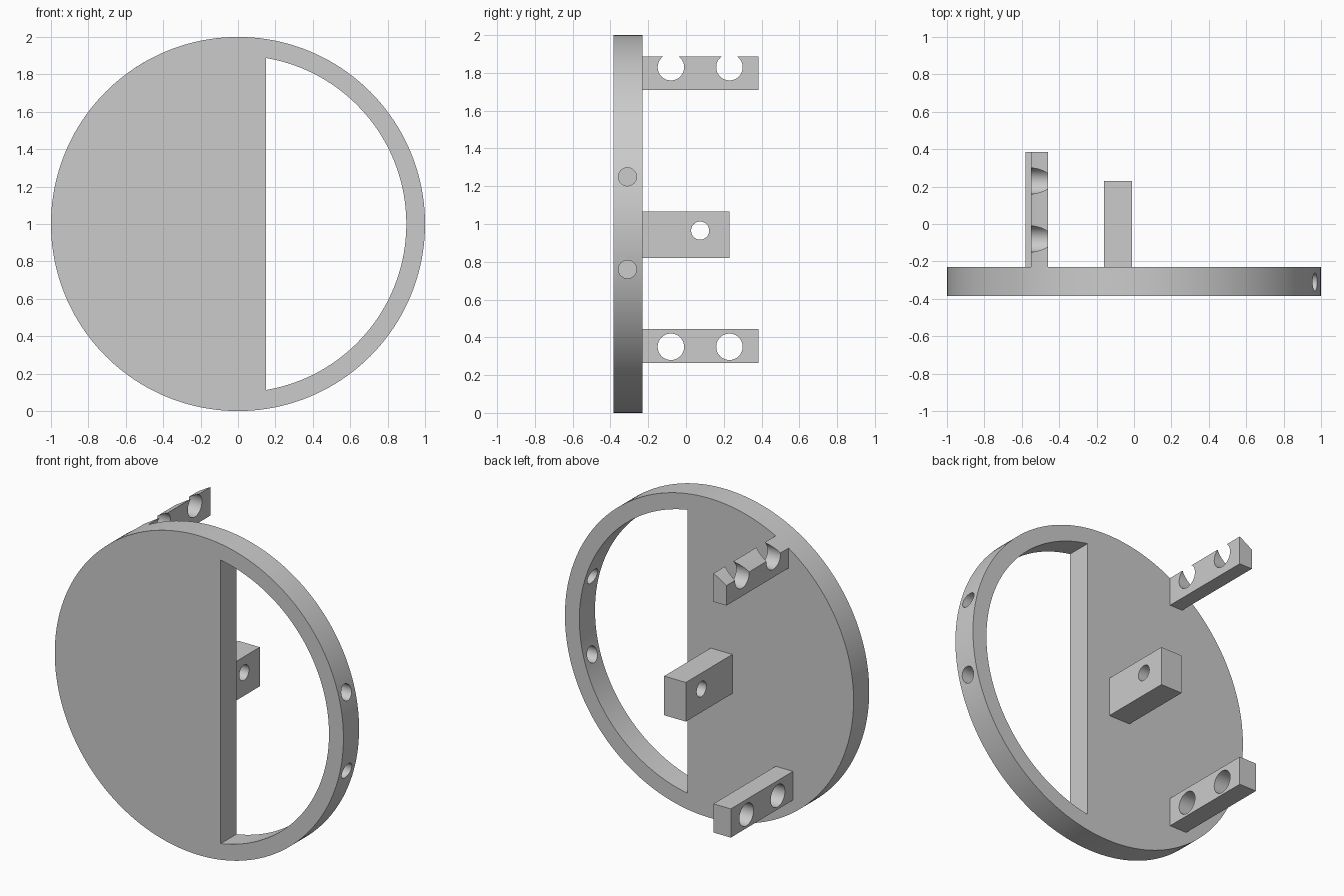
import bpy, bmesh
from math import sin, cos, acos, pi, sqrt, radians
from mathutils import Matrix

cube = bpy.data.objects.get("Cube")
if cube:
    bpy.data.objects.remove(cube, do_unlink=True)

grey = bpy.data.materials.new("plain grey")
grey.use_nodes = True
grey.diffuse_color = (0.6, 0.6, 0.6, 1)
grey.node_tree.nodes["Principled BSDF"].inputs["Base Color"].default_value = (0.6, 0.6, 0.6, 1)

FRONT, BACK, END = -0.385, -0.23, 0.385
CENTRE_Z = 1.0


def add_object(name, bm):
    bmesh.ops.recalc_face_normals(bm, faces=bm.faces[:])
    mesh = bpy.data.meshes.new(name)
    bm.to_mesh(mesh)
    bm.free()
    mesh.materials.append(grey)
    obj = bpy.data.objects.new(name, mesh)
    bpy.context.collection.objects.link(obj)
    return obj


def prism(name, outline, y0, y1):
    """Extrude an x-z outline along y."""
    bm = bmesh.new()
    face = bm.faces.new([bm.verts.new((x, y0, z)) for x, z in outline])
    side = bmesh.ops.extrude_face_region(bm, geom=[face])["geom"]
    moved = [v for v in side if isinstance(v, bmesh.types.BMVert)]
    bmesh.ops.translate(bm, verts=moved, vec=(0, y1 - y0, 0))
    return add_object(name, bm)


def arc(radius, start, stop, steps):
    angles = [start + (stop - start) * i / steps for i in range(steps + 1)]
    return [(radius * cos(a), CENTRE_Z + radius * sin(a)) for a in angles]


def rectangle(x0, x1, z0, z1):
    return [(x0, z0), (x1, z0), (x1, z1), (x0, z1)]


def cut(target, cutter):
    cutter.hide_render = True
    mod = target.modifiers.new("cut", "BOOLEAN")
    mod.operation, mod.solver, mod.object = "DIFFERENCE", "EXACT", cutter
    bpy.context.view_layer.objects.active = target
    bpy.ops.object.modifier_apply(modifier=mod.name)
    bpy.data.objects.remove(cutter, do_unlink=True)


def drill(target, x, y, z, radius, length=0.4):
    """Bore a round hole running along x."""
    bm = bmesh.new()
    place = Matrix.Translation((x, y, z)) @ Matrix.Rotation(pi / 2, 4, "Y")
    bmesh.ops.create_cone(bm, cap_ends=True, segments=48, radius1=radius,
                          radius2=radius, depth=length, matrix=place)
    cut(target, add_object("drill", bm))


# Round plate with a segment-shaped opening and two holes through the rim
plate = prism("round_plate", arc(1, 0, 2 * pi, 160)[:-1], FRONT, BACK)
half = acos(0.15 / 0.9)
cut(plate, prism("opening", arc(0.9, -half, half, 80), FRONT - 0.1, BACK + 0.1))
for z in (0.76, 1.25):
    drill(plate, 0.95, -0.31, z, 0.048)

# Upper bracket, its top following the edge of the plate
top_edge = arc(1, acos(-0.46), acos(-0.55), 6)
upper = prism("upper_bracket", [(-0.55, 1.71), (-0.46, 1.71)] + top_edge, BACK, END)

# Lower and middle brackets
lower = prism("lower_bracket", rectangle(-0.58, -0.46, 0.265, 0.445), BACK, END)
middle = prism("middle_bracket", rectangle(-0.16, -0.01, 0.82, 1.065), BACK, 0.23)

# Holes across the brackets
for y in (-0.08, 0.23):
    drill(upper, -0.5, y, 1.83, 0.07)
    drill(lower, -0.5, y, 0.35, 0.07)
drill(middle, -0.085, 0.075, 0.965, 0.048)

# Smooth the curved walls and keep the edges sharp
for obj in (plate, upper, lower, middle):
    bpy.ops.object.select_all(action="DESELECT")
    obj.select_set(True)
    bpy.context.view_layer.objects.active = obj
    bpy.ops.object.shade_smooth_by_angle(angle=radians(30))
